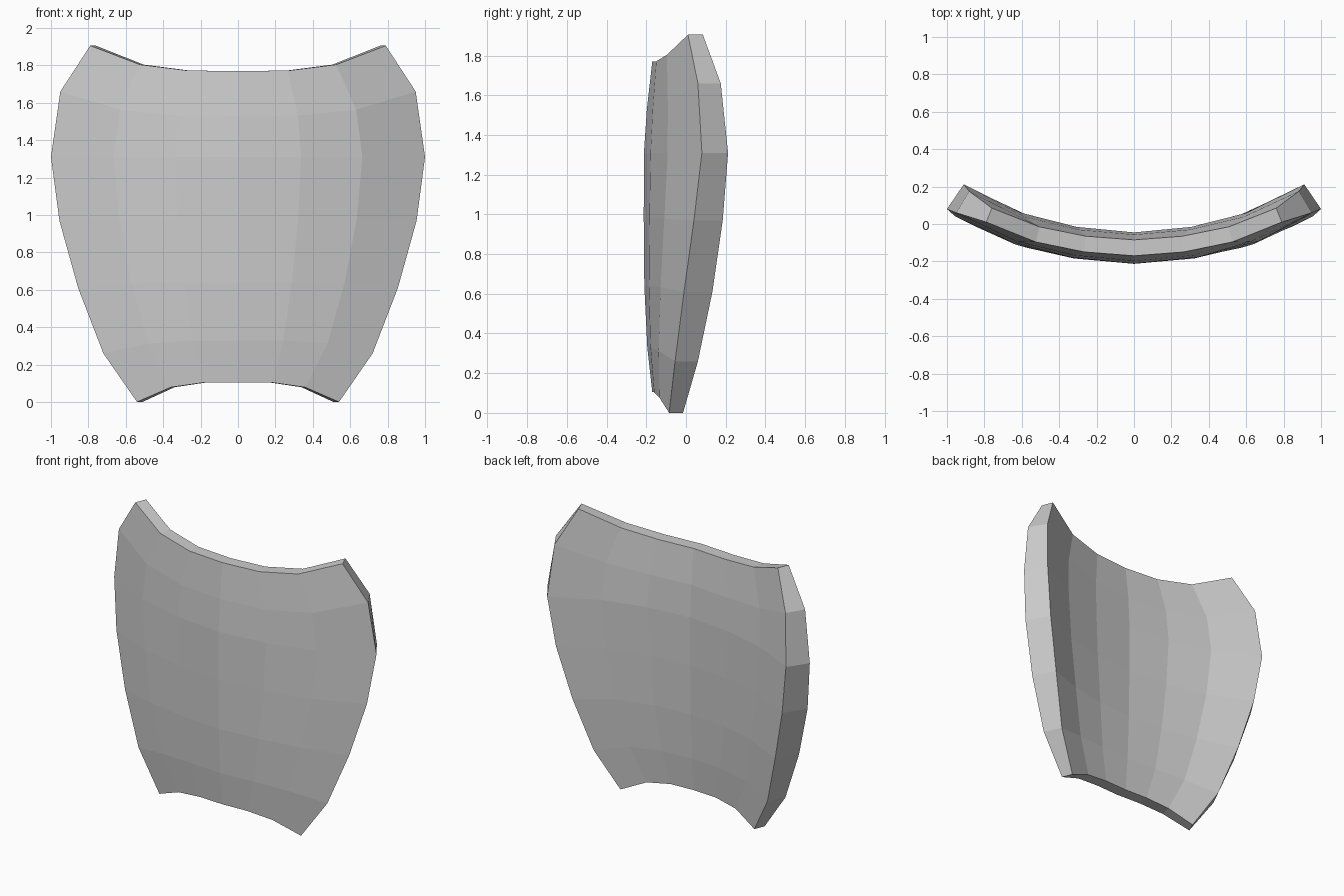
import bpy, bmesh

if "Cube" in bpy.data.objects:
    bpy.data.objects.remove(bpy.data.objects["Cube"])

# Rows from bottom to top:
# edge half width, edge z, centre z, edge y, centre y, thickness at edge, thickness at centre
ROWS = [
    (0.54, 0.00, 0.105, -0.085, -0.170, 0.070, 0.085),
    (0.72, 0.26, 0.330, -0.055, -0.195, 0.115, 0.130),
    (0.855, 0.61, 0.640, -0.010, -0.210, 0.143, 0.158),
    (0.955, 0.97, 0.980, 0.040, -0.213, 0.145, 0.167),
    (1.00, 1.31, 1.310, 0.080, -0.212, 0.132, 0.167),
    (0.95, 1.66, 1.530, 0.060, -0.197, 0.115, 0.140),
    (0.79, 1.905, 1.770, 0.010, -0.170, 0.075, 0.085),
]
# Column blend from centre (0) to side edge (1), for x, y, and z
COLS = [(0, 0, 0), (0.337, 0.115, 0.01), (0.665, 0.41, 0.25), (1, 1, 1)]
# Inward pull of the back surface, as a share of the edge thickness
PULL = [0.42, 0.50, 0.58, 0.64, 0.68, 0.60, 0.40]


def lerp(a, b, f):
    return a + (b - a) * f


def surface(bm, back):
    """Grid of vertices for the front or back face, left to right."""
    grid = []
    for (w, ze, zc, ye, yc, te, tc), pull in zip(ROWS, PULL):
        row = []
        for i in range(-3, 4):
            fx, fy, fz = COLS[abs(i)]
            half = w - pull * te if back else w
            y = lerp(yc, ye, fy) + (lerp(tc, te, fy) if back else 0)
            x = half * fx * (1 if i >= 0 else -1)
            row.append(bm.verts.new((x, y, lerp(zc, ze, fz))))
        grid.append(row)
    return grid


# Curved shell panel
bm = bmesh.new()
front, rear = surface(bm, False), surface(bm, True)
for g in (front, rear):
    for a, b in zip(g, g[1:]):
        for i in range(6):
            bm.faces.new((a[i], a[i + 1], b[i + 1], b[i]))


# Rim joining front and back
def outline(g):
    return (g[0] + [r[-1] for r in g[1:-1]] + g[-1][::-1]
            + [r[0] for r in g[-2:0:-1]])


f, r = outline(front), outline(rear)
for i in range(len(f)):
    j = (i + 1) % len(f)
    bm.faces.new((f[i], f[j], r[j], r[i]))
bmesh.ops.recalc_face_normals(bm, faces=bm.faces[:])

mesh = bpy.data.meshes.new("curved_panel")
bm.to_mesh(mesh)
bm.free()
panel = bpy.data.objects.new("curved_panel", mesh)
bpy.context.collection.objects.link(panel)
